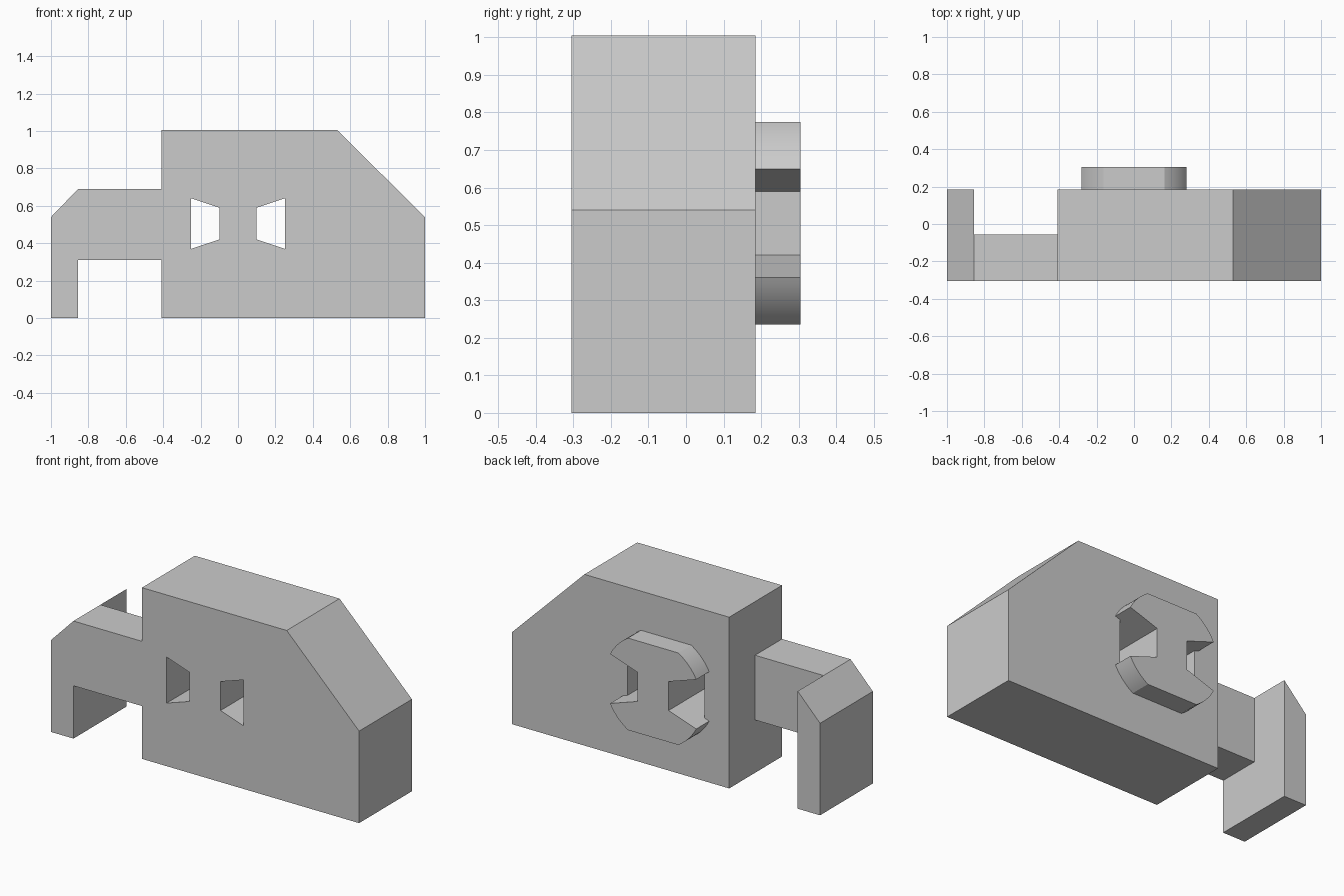
import bpy
import math

cube = bpy.data.objects.get("Cube")
if cube:
    bpy.data.objects.remove(cube, do_unlink=True)

FRONT, BACK, BOSS_BACK = -0.305, 0.185, 0.305
MID_Z = 0.505

grey = bpy.data.materials.new("light grey")
grey.use_nodes = True
colour = (0.6, 0.6, 0.6, 1)
grey.diffuse_color = colour
grey.node_tree.nodes["Principled BSDF"].inputs["Base Color"].default_value = colour


def prism(name, outline, y0, y1):
    """Extrude a counter-clockwise (x, z) outline from y0 to y1."""
    n = len(outline)
    verts = [(x, y, z) for y in (y0, y1) for x, z in outline]
    faces = [tuple(range(n)), tuple(reversed(range(n, 2 * n)))]
    faces += [(i, i + n, (i + 1) % n + n, (i + 1) % n) for i in range(n)]
    mesh = bpy.data.meshes.new(name)
    mesh.from_pydata(verts, [], faces)
    mesh.materials.append(grey)
    obj = bpy.data.objects.new(name, mesh)
    bpy.context.collection.objects.link(obj)
    return obj


def activate(obj):
    bpy.ops.object.select_all(action='DESELECT')
    obj.select_set(True)
    bpy.context.view_layer.objects.active = obj


def cut(target, cutter):
    cutter.hide_render = True
    mod = target.modifiers.new("cut", 'BOOLEAN')
    mod.operation = 'DIFFERENCE'
    mod.solver = 'EXACT'
    mod.object = cutter
    activate(target)
    bpy.ops.object.modifier_apply(modifier=mod.name)
    bpy.data.objects.remove(cutter, do_unlink=True)


# Block, arm and hooked end as one silhouette
body = prism("body_with_arm", [
    (-1, 0), (-0.855, 0), (-0.855, 0.31), (-0.41, 0.31), (-0.41, 0),
    (1, 0), (1, 0.54), (0.53, 1.005), (-0.41, 1.005), (-0.41, 0.69),
    (-0.855, 0.69), (-1, 0.54)], FRONT, BACK)

# Thin the arm from behind
cut(body, prism("arm_cutter", [(-0.855, 0.2), (-0.41, 0.2), (-0.41, 0.8),
                               (-0.855, 0.8)], -0.055, 0.4))

# Two flared windows through the block
window = [(0.1, -0.085), (0.25, -0.135), (0.25, 0.135), (0.1, 0.085)]
for side in (1, -1):
    outline = [(side * x, MID_Z + z) for x, z in window]
    cut(body, prism("window_cutter", outline[::side], -0.5, 0.5))

# Rear boss: round disc, flat top and bottom, flared notches at the sides
radius = math.hypot(0.28, 0.145)
start, end = math.atan2(0.145, 0.28), math.asin(0.27 / radius)
steps = 10
arc = [(radius * math.cos(a), radius * math.sin(a))
       for a in (start + (end - start) * i / steps for i in range(steps + 1))]
quarter = [(0.1, 0.085)] + arc
half = quarter + [(-x, z) for x, z in reversed(quarter)]
full = half + [(-x, -z) for x, z in half]
boss = prism("rear_boss", [(x, MID_Z + z) for x, z in full], BACK, BOSS_BACK)
activate(boss)
bpy.ops.object.shade_smooth_by_angle(angle=math.radians(20))
